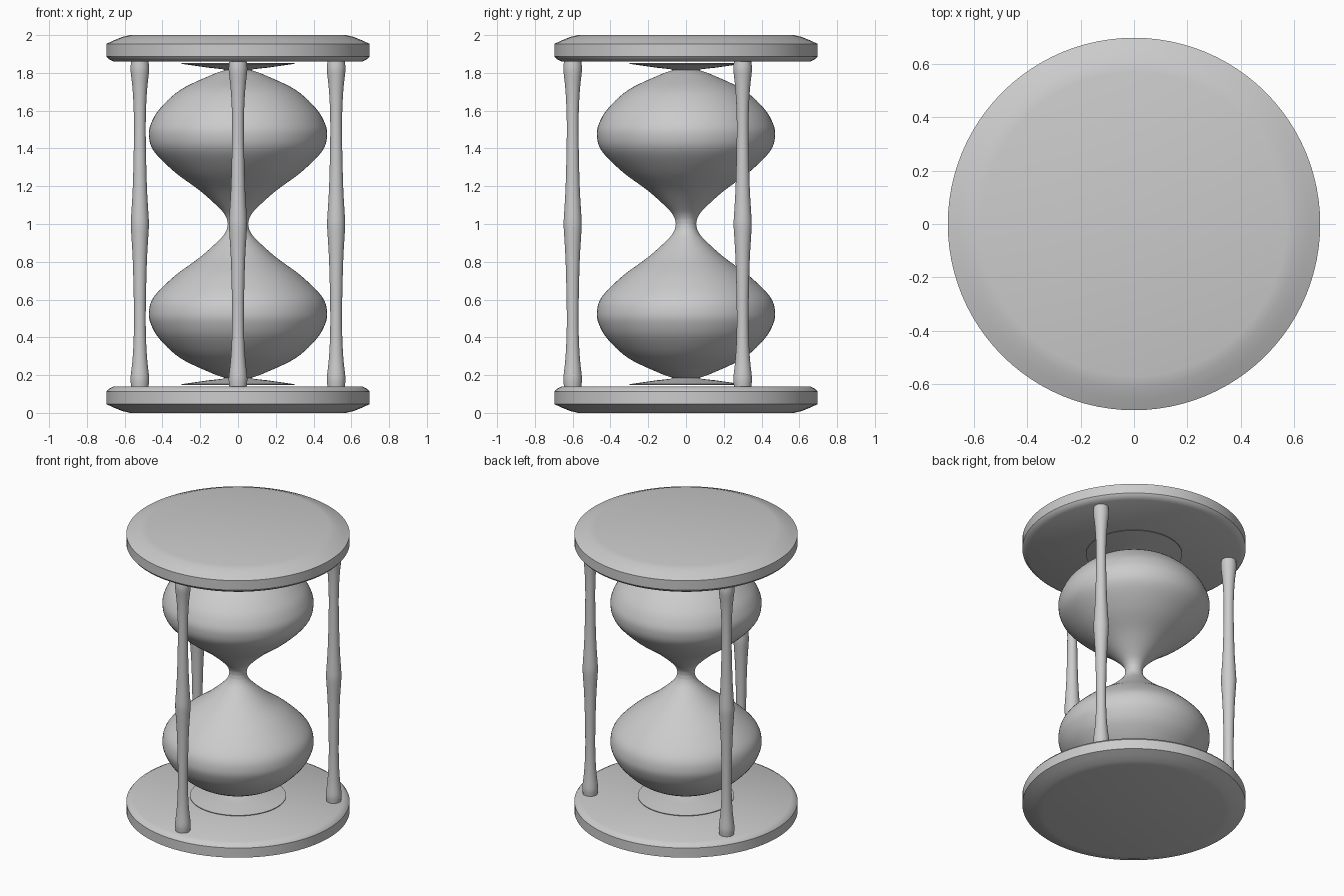
import bpy, math
from mathutils import Vector

if "Cube" in bpy.data.objects:
    bpy.data.objects.remove(bpy.data.objects["Cube"])


def smooth_profile(pts, steps=5):
    """Catmull-Rom curve through (radius, z) points."""
    p = [Vector(q) for q in pts]
    p = [2 * p[0] - p[1]] + p + [2 * p[-1] - p[-2]]
    out = []
    for i in range(1, len(p) - 2):
        a, b, c, d = p[i - 1:i + 3]
        for s in range(steps):
            t = s / steps
            out.append(0.5 * (2 * b + (c - a) * t + (2 * a - 5 * b + 4 * c - d) * t * t
                              + (3 * b - a - 3 * c + d) * t ** 3))
    return [tuple(v) for v in out + [p[-2]]]


def lathe(name, profile, segs, loc=(0, 0, 0), caps=True):
    """Revolve (radius, z) points, listed from bottom to top."""
    verts, faces = [], []
    for r, z in profile:
        for k in range(segs):
            a = 2 * math.pi * k / segs
            verts.append((r * math.cos(a), r * math.sin(a), z))
    for i in range(len(profile) - 1):
        for k in range(segs):
            n = (k + 1) % segs
            faces.append((i * segs + k, i * segs + n, (i + 1) * segs + n, (i + 1) * segs + k))
    if caps:
        top = (len(profile) - 1) * segs
        faces.append(tuple(reversed(range(segs))))
        faces.append(tuple(range(top, top + segs)))
    me = bpy.data.meshes.new(name)
    me.from_pydata(verts, [], faces)
    ob = bpy.data.objects.new(name, me)
    ob.location = loc
    bpy.context.collection.objects.link(ob)
    bpy.ops.object.select_all(action='DESELECT')
    ob.select_set(True)
    bpy.context.view_layer.objects.active = ob
    bpy.ops.object.shade_smooth_by_angle(angle=math.radians(35))
    return ob


def mirrored(half):
    """Complete a lower-half profile by mirroring about z = 1."""
    return half + [(r, 2 - z) for r, z in reversed(half) if z < 0.9999]


# Base and top plates, with the wide bevel on the outer face
plate = [(0.57, 0.0), (0.61, 0.009), (0.655, 0.027), (0.697, 0.046),
         (0.697, 0.112), (0.687, 0.125), (0.66, 0.14)]
lathe("base_plate", plate, 96)
lathe("top_plate", [(r, 2 - z) for r, z in reversed(plate)], 96)

# Glass: flared foot, lower bulb, waist, mirrored above
bulb = [(0.07, 0.185), (0.15, 0.215), (0.305, 0.29), (0.41, 0.385), (0.457, 0.46),
        (0.472, 0.53), (0.445, 0.615), (0.335, 0.725), (0.2, 0.825),
        (0.095, 0.92), (0.062, 0.965), (0.054, 1.0)]
foot = [(0.3, 0.148), (0.3, 0.152), (0.16, 0.172), (0.085, 0.18)]
lathe("glass_bulbs", mirrored(foot + smooth_profile(bulb)), 96)

# Three turned pillars
half_pillar = [(0.046, 0.14), (0.049, 0.17), (0.048, 0.2), (0.04, 0.27), (0.034, 0.36),
               (0.031, 0.48), (0.033, 0.65), (0.038, 0.82), (0.045, 0.94), (0.048, 1.0)]
pillar = smooth_profile(mirrored(half_pillar), 3)
for i, deg in enumerate((-90, 30, 150)):
    a = math.radians(deg)
    lathe(f"pillar_{i + 1}", pillar, 32, (0.6 * math.cos(a), 0.6 * math.sin(a), 0))
